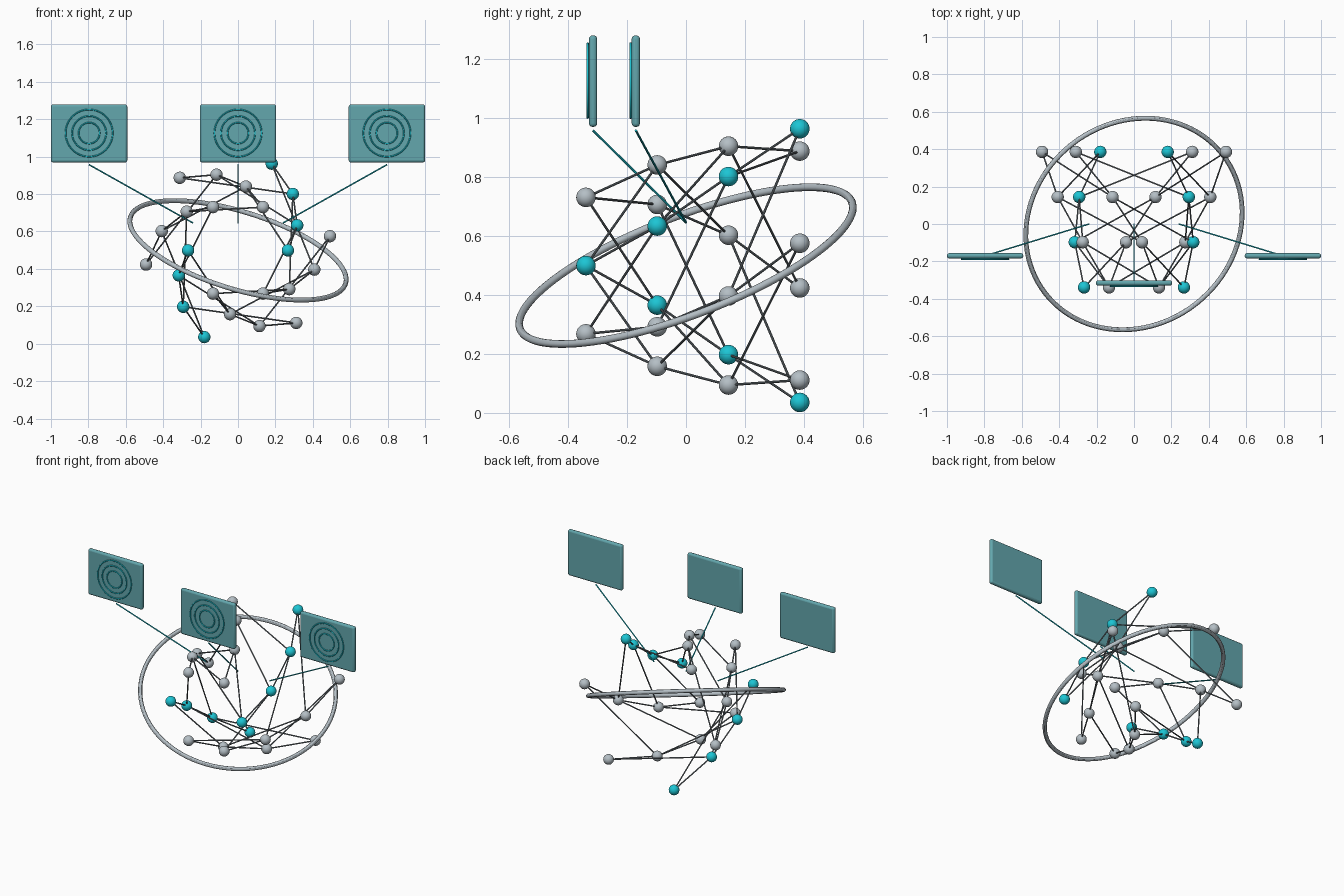
import bpy
from math import sin, cos, radians
from mathutils import Vector

if "Cube" in bpy.data.objects:
    bpy.data.objects.remove(bpy.data.objects["Cube"], do_unlink=True)


def material(name, rgb):
    m = bpy.data.materials.new(name)
    m.use_nodes = True
    color = (*rgb, 1)
    m.diffuse_color = color
    m.node_tree.nodes["Principled BSDF"].inputs["Base Color"].default_value = color
    return m


silver = material("silver", (0.46, 0.52, 0.56))
cyan = material("cyan", (0.012, 0.56, 0.66))
slate = material("slate grey", (0.17, 0.20, 0.22))
glass = material("muted teal", (0.125, 0.385, 0.42))


def finish(name, mat):
    ob = bpy.context.object
    ob.name = name
    ob.data.materials.append(mat)
    bpy.ops.object.shade_smooth_by_angle()
    return ob


def rod(name, a, b, radius, mat):
    a, b = Vector(a), Vector(b)
    d = b - a
    bpy.ops.mesh.primitive_cylinder_add(
        vertices=10, radius=radius, depth=d.length, location=(a + b) / 2,
        rotation=d.to_track_quat("Z", "Y").to_euler())
    return finish(name, mat)


def torus(name, loc, rot, major, minor, mat):
    bpy.ops.mesh.primitive_torus_add(
        location=loc, rotation=rot, major_radius=major, minor_radius=minor,
        major_segments=96, minor_segments=12)
    return finish(name, mat)


# Twisted lattice: widening hexagonal layers stacked from front to back
LAYERS, SIDES, CENTRE = 4, 6, 0.499


def node_position(layer, k):
    radius = 0.267 + 0.0768 * layer
    angle = radians(60 * k) + 0.4 * layer
    return (radius * cos(angle), -0.339 + 0.2415 * layer,
            CENTRE + radius * sin(angle))


for layer in range(LAYERS):
    for k in range(SIDES):
        here = node_position(layer, k)
        bpy.ops.mesh.primitive_uv_sphere_add(
            segments=24, ring_count=16, radius=0.033, location=here)
        finish("lattice_node", cyan if k % 3 == 0 else silver)
        # Struts to the same strand and to the neighbouring strand
        if layer < LAYERS - 1:
            for step in (0, 1):
                rod("lattice_strut", here, node_position(layer + 1, k + step),
                    0.0042, slate)

# Tilted orbit ring around the lattice
torus("orbit_ring", (0, 0, CENTRE), (0.35, 0.3, 0), 0.602, 0.013, silver)

# Floating panels with concentric dial rings and connector lines
for side in (-1, 0, 1):
    x = 0.796 * side
    y = -0.170 if side else -0.315
    bpy.ops.mesh.primitive_cube_add(size=1, location=(x, y, 1.124))
    panel = bpy.context.object
    panel.scale = (0.408, 0.028, 0.31)
    bpy.ops.object.transform_apply(location=False, rotation=False, scale=True)
    bevel = panel.modifiers.new("rounded_edges", "BEVEL")
    bevel.width = 0.012
    bevel.segments = 3
    finish("display_panel", glass)
    for radius in (0.056, 0.091, 0.126):
        torus("dial_ring", (x, y - 0.018, 1.126), (radians(90), 0, 0),
              radius, 0.0038, cyan)
    rod("panel_connector", (x, y, 0.957), (0.24 * side, 0, 0.645), 0.004, cyan)
